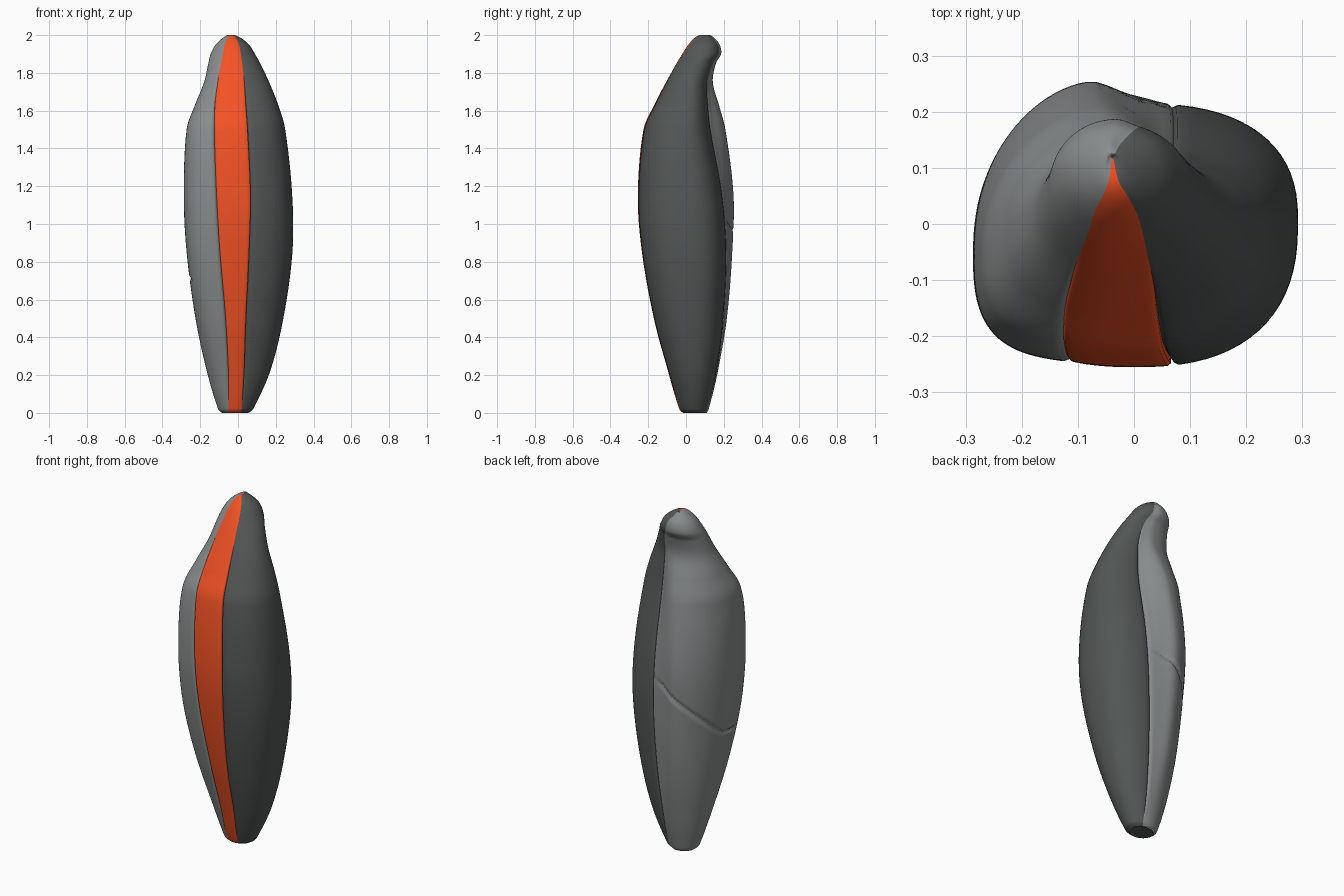
import bpy, math
from mathutils import Vector

if "Cube" in bpy.data.objects:
    bpy.data.objects.remove(bpy.data.objects["Cube"])

# Section keys: z, left x, right x, front y, right-lobe back y, back y,
# stripe left x, stripe right x, back seam x
KEYS = [Vector(k) for k in (
    (0.00, -.085, .055, -.015, .105, .11, -.045, .02, .02),
    (0.02, -.105, .080, -.035, .12, .12, -.05, .02, .03),
    (0.22, -.165, .170, -.095, .165, .17, -.055, .035, .04),
    (0.50, -.225, .240, -.17, .20, .22, -.07, .045, .055),
    (0.85, -.272, .288, -.233, .215, .25, -.10, .062, .07),
    (1.15, -.287, .287, -.255, .195, .256, -.118, .07, .075),
    (1.50, -.272, .250, -.225, .135, .21, -.13, .055, .075),
    (1.63, -.228, .213, -.168, .122, .175, -.127, .045, .07),
    (1.75, -.180, .165, -.106, .12, .142, -.11, .035, .06),
    (1.85, -.157, .118, -.05, .15, .158, -.09, .022, .04),
    (1.90, -.145, .090, -.02, .177, .186, -.08, .015, .015),
    (1.95, -.118, .058, .013, .171, .178, -.07, .005, .0),
    (1.985, -.08, .015, .045, .142, .15, -.055, -.012, -.025),
    (2.00, -.055, -.018, .075, .128, .13, -.045, -.028, -.033),
    (1.997, -.04, -.036, .118, .122, .122, -.039, -.037, -.038))]


def smoothstep(t):
    t = min(max(t, 0), 1)
    return t * t * (3 - 2 * t)


def make_rows():
    """Smoothly interpolate the section keys, spaced by chord length."""
    p = [0]
    for a, b in zip(KEYS, KEYS[1:]):
        p.append(p[-1] + math.hypot(b[0] - a[0], b[1] - a[1], b[3] - a[3]))
    last = len(KEYS) - 1
    tan = []
    for i in range(last + 1):
        lo, hi = max(i - 1, 0), min(i + 1, last)
        tan.append((KEYS[hi] - KEYS[lo]) / (p[hi] - p[lo]))
    rows = []
    for i in range(last):
        h = p[i + 1] - p[i]
        steps = max(4, math.ceil(h / .008))
        for s in range(steps):
            t = s / steps
            rows.append(KEYS[i] * (2*t**3 - 3*t**2 + 1) + tan[i] * h * (t**3 - 2*t**2 + t)
                        + KEYS[i + 1] * (3*t**2 - 2*t**3) + tan[i + 1] * h * (t**3 - t**2))
    return rows + [KEYS[-1]]


ROWS = make_rows()


class Section:
    """One horizontal slice: a lopsided superellipse cut into three panels."""
    def __init__(self, k):
        self.z, self.xl, self.xr, self.yf, self.yd, self.yb, s0, s1, xb = k
        self.cx, self.cy = (self.xl + self.xr) / 2, (self.yf + self.yb) / 2
        self.rx = (self.xr - self.xl) / 2
        self.n = 2 + .5 * math.sin(math.pi * min(max(self.z / 2, 0), 1))
        self.skew = .06 * smoothstep(self.z / .9) * smoothstep((1.8 - self.z) / .4)
        self.seam = self.angle(xb)
        self.span = {"front": (-self.angle(s0), -self.angle(s1)),
                     "right": (-self.angle(s1), self.seam),
                     "left": (self.seam, 2 * math.pi - self.angle(s0))}

    def angle(self, x):
        c = min(max((x - self.cx) / self.rx, -.98), .98)
        return math.acos(math.copysign(abs(c) ** (self.n / 2), c))

    def point(self, part, a, inset):
        c, s = math.cos(a), math.sin(a)
        e = 2 / self.n
        back = self.yd
        if part == "left":
            back += (self.yb - self.yd) * smoothstep((a - self.seam) / .4)
        ry = (back - self.cy) if s > 0 else (self.cy - self.yf)
        x = self.rx * math.copysign(abs(c) ** e, c)
        y = ry * math.copysign(abs(s) ** e, s)
        if part == "left":
            y -= self.skew * max(0, -c - .25) ** 1.5 * 1.5
        f = max(0, 1 - inset / max(math.hypot(x, y), .001))
        return (self.cx + x * f, self.cy + y * f, self.z)


def diagonal_groove(a, z):
    """Slanting crease that crosses the back of the left panel."""
    d = math.degrees(a)
    zg = .70 + .0039 * (math.hypot(170 - d, 12) + 170 - d) / 2
    fade = smoothstep((d - 83) / 10) * smoothstep((200 - d) / 12)
    return .014 * fade * math.exp(-((z - zg) / .010) ** 2)


def build_mesh(name, verts, faces, color):
    mesh = bpy.data.meshes.new(name)
    mesh.from_pydata(verts, [], faces)
    mesh.shade_smooth()
    obj = bpy.data.objects.new(name, mesh)
    bpy.context.collection.objects.link(obj)
    mat = bpy.data.materials.new(name + "_colour")
    mat.diffuse_color = color
    mat.use_nodes = True
    mat.node_tree.nodes["Principled BSDF"].inputs["Base Color"].default_value = mat.diffuse_color
    mesh.materials.append(mat)
    return obj


def build_panel(name, part, inner, color):
    verts, faces = [], []
    cols = inner + 5
    for k in ROWS:
        sec = Section(k)
        a0, a1 = sec.span[part]
        r = max(sec.rx, .02)
        # panel edges roll inward to form the seams, fading at both ends
        depth = .014 * smoothstep(sec.z / .3) * smoothstep((1.85 - sec.z) / .3)
        e1, e2 = (min(w / r, (a1 - a0) * f) for w, f in ((.003, .06), (.009, .15)))
        angs = [a0, a0 + e1]
        angs += [a0 + e2 + (a1 - a0 - 2 * e2) * j / inner for j in range(inner + 1)]
        angs += [a1 - e1, a1]
        for j, a in enumerate(angs):
            inset = depth * {0: 1, 1: .3}.get(min(j, cols - 1 - j), 0)
            if part == "left":
                inset += diagonal_groove(a, sec.z)
            verts.append(sec.point(part, a, inset))
    for i in range(len(ROWS) - 1):
        for j in range(cols - 1):
            v = i * cols + j
            faces.append((v, v + 1, v + 1 + cols, v + cols))
    return build_mesh(name, verts, faces, color)


DARK = (.085, .095, .09, 1)
ORANGE = (.9, .085, .018, 1)
GREY = (.25, .265, .265, 1)
build_panel("front_stripe", "front", 12, ORANGE)
build_panel("right_shell", "right", 32, DARK)
build_panel("left_shell", "left", 56, GREY)

# Flat foot closing the underside
foot = Section(ROWS[0])
ring = [foot.point("right", -2 * math.pi * i / 48, 0) for i in range(48)]
build_mesh("foot", ring, [tuple(range(48))], DARK)
